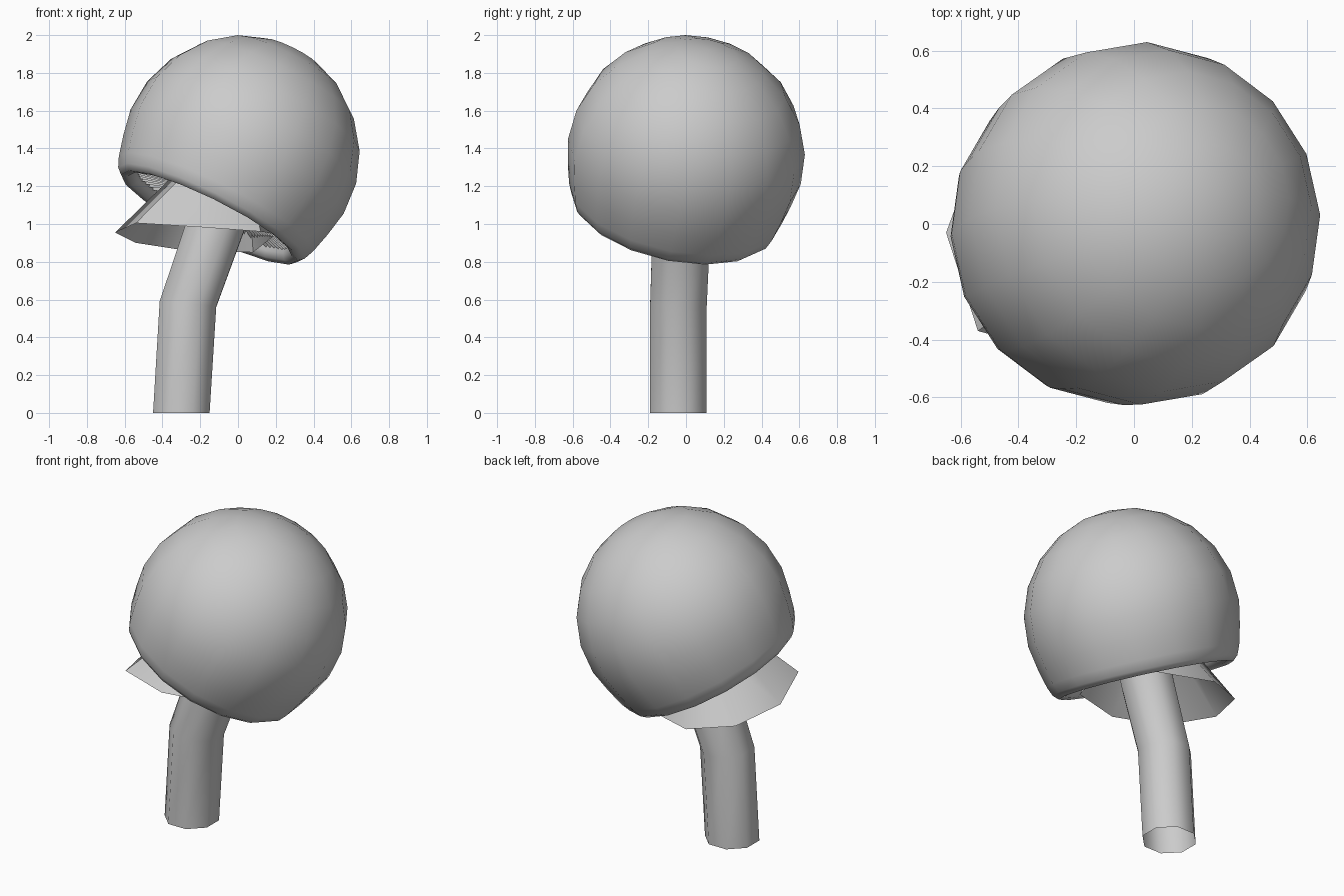
import bpy, math
from mathutils import Vector

if "Cube" in bpy.data.objects:
    bpy.data.objects.remove(bpy.data.objects["Cube"])

CENTRE = Vector((0.015, 0.0, 1.37))
AXIS = Vector((0.44, 0.19, 0.88)).normalized()
TILT = Vector((0, 0, 1)).rotation_difference(AXIS)


def make(name, verts, faces, angle):
    mesh = bpy.data.meshes.new(name)
    mesh.from_pydata(verts, [], faces)
    obj = bpy.data.objects.new(name, mesh)
    bpy.context.collection.objects.link(obj)
    bpy.ops.object.select_all(action='DESELECT')
    obj.select_set(True)
    bpy.context.view_layer.objects.active = obj
    bpy.ops.object.mode_set(mode='EDIT')
    bpy.ops.mesh.select_all(action='SELECT')
    bpy.ops.mesh.remove_doubles(threshold=0.0005)
    bpy.ops.mesh.normals_make_consistent(inside=False)
    bpy.ops.object.mode_set(mode='OBJECT')
    bpy.ops.object.shade_smooth_by_angle(angle=math.radians(angle))
    return obj


def loft(name, rings, angle):
    """Join rings of equal point count into an open tube."""
    n = len(rings[0])
    verts = [p for ring in rings for p in ring]
    faces = [(k * n + i, k * n + (i + 1) % n, (k + 1) * n + (i + 1) % n, (k + 1) * n + i)
             for k in range(len(rings) - 1) for i in range(n)]
    return make(name, verts, faces, angle)


def circle(centre, radius, n, slope=(0, 0), turn=0.0):
    """Circle of n points, lying on a plane with the given x and y slopes."""
    pts = []
    for i in range(n):
        a = math.tau * (i + turn) / n
        x, y = radius * math.cos(a), radius * math.sin(a)
        pts.append(Vector(centre) + Vector((x, y, slope[0] * x + slope[1] * y)))
    return pts


def cap_ring(radius, height, n, wave=0):
    """Ring around the tilted cap axis; wave lifts every second point."""
    return [CENTRE + TILT @ (p + Vector((0, 0, wave * (i % 2))))
            for i, p in enumerate(circle((0, 0, height), radius, n))]


# Cap: round dome with a rolled lip
R = 0.63
profile = [(R * math.sin(math.radians(t)), R * math.cos(math.radians(t)))
           for t in (0, 15, 30, 46, 62, 78, 94, 107)]
profile += [(0.573, -0.30), (0.55, -0.355), (0.52, -0.383), (0.485, -0.375),
            (0.462, -0.345), (0.455, -0.29)]
loft("cap", [cap_ring(r, h, 16) for r, h in profile], 60)

# Gills: radial folds inside the lip
loft("gills", [cap_ring(0.465, -0.33, 144, 0.05), cap_ring(0.30, -0.30, 144, 0.05),
               cap_ring(0.12, -0.25, 144, 0.03)], 20)

# Stem: bent open eight-sided tube
loft("stem", [circle((-0.30, -0.04, 0), 0.162, 8, turn=0.5),
              circle((-0.265, -0.04, 0.575), 0.162, 8, (-0.09, -0.03), 0.5),
              circle((-0.13, -0.025, 0.96), 0.165, 8, (-0.15, -0.04), 0.5),
              circle((-0.02, 0.0, 1.27), 0.162, 8, (-0.3, -0.08), 0.5)], 60)

# Skirt: flared single-sheet ring with an uneven rim below the cap
rim = [(0.20, -0.03, 0.945), (0.08, 0.28, 0.85), (-0.28, 0.40, 0.86), (-0.54, 0.27, 0.90),
       (-0.65, -0.03, 0.955), (-0.54, -0.37, 1.005), (-0.22, -0.46, 0.985), (0.12, -0.35, 0.96)]
loft("skirt", [circle((-0.08, 0.0, 1.28), 0.19, 8, (-0.25, -0.15)),
               [Vector(p) for p in rim]], 40)
